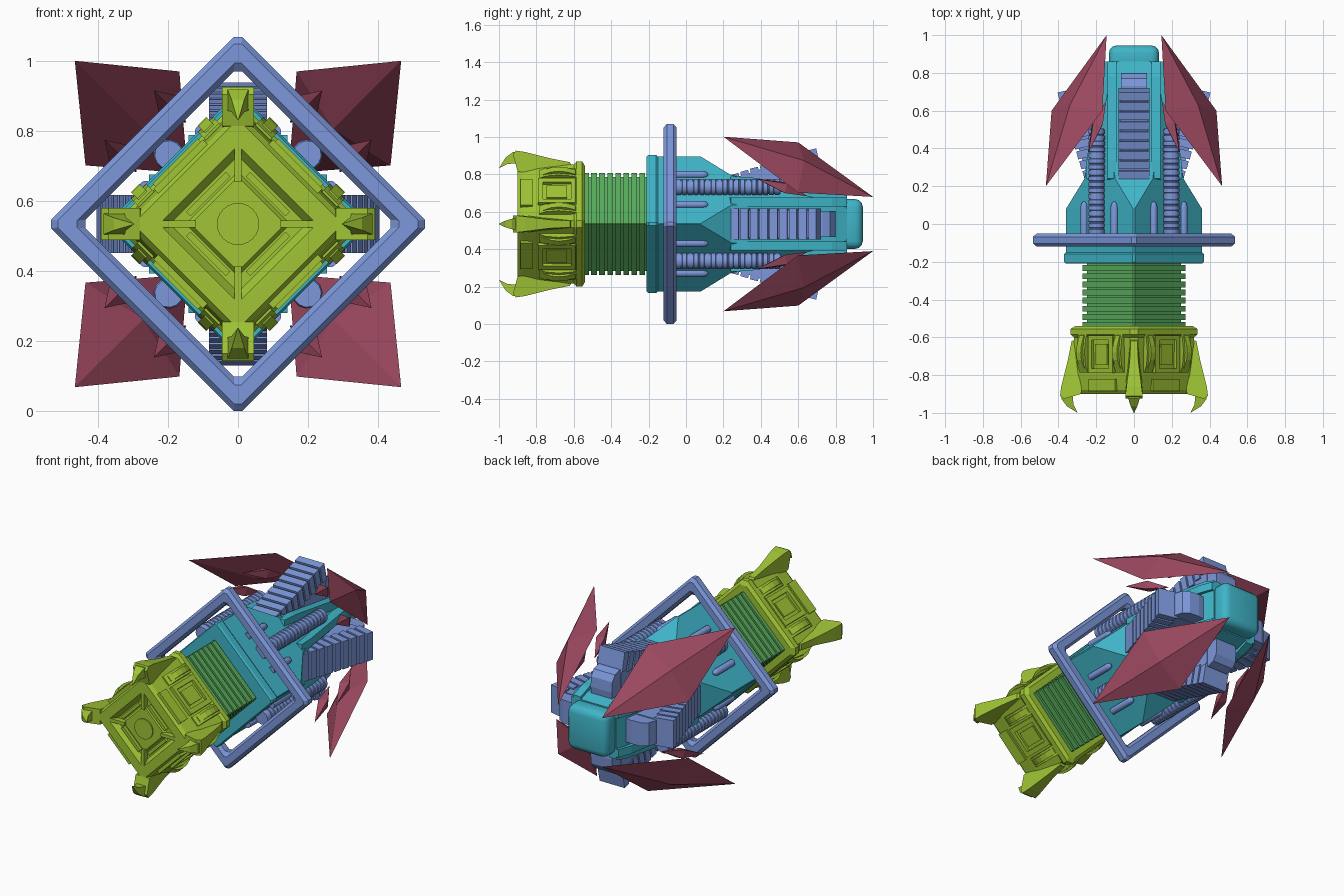
import bpy, bmesh, math
from mathutils import Vector

if "Cube" in bpy.data.objects:
    bpy.data.objects.remove(bpy.data.objects["Cube"])

AXIS_Z = 0.535
CORNERS = [i * math.pi / 2 for i in range(4)]
SIDES = [a + math.pi / 4 for a in CORNERS]


def material(name, rgb):
    m = bpy.data.materials.new(name)
    m.use_nodes = True
    m.diffuse_color = (*rgb, 1)
    m.node_tree.nodes["Principled BSDF"].inputs["Base Color"].default_value = (*rgb, 1)
    return m


LIME = material("lime", (0.35, 0.56, 0.035))
GREEN = material("green", (0.10, 0.42, 0.11))
TEAL = material("teal", (0.05, 0.46, 0.58))
BLUE = material("blue", (0.20, 0.31, 0.70))
MAROON = material("maroon", (0.33, 0.065, 0.115))


def make(name, bm, mat, smooth=False):
    bmesh.ops.recalc_face_normals(bm, faces=bm.faces)
    mesh = bpy.data.meshes.new(name)
    bm.to_mesh(mesh)
    bm.free()
    mesh.materials.append(mat)
    ob = bpy.data.objects.new(name, mesh)
    bpy.context.collection.objects.link(ob)
    if smooth:
        bpy.ops.object.select_all(action="DESELECT")
        ob.select_set(True)
        bpy.context.view_layer.objects.active = ob
        bpy.ops.object.shade_smooth_by_angle(angle=math.radians(40))
    return ob


def place(u, y, r, a):
    """Sideways u, along y and outward r, turned by a about the long axis."""
    return Vector((r * math.cos(a) - u * math.sin(a), y,
                   AXIS_Z + r * math.sin(a) + u * math.cos(a)))


def bridge(bm, loops, closed=False):
    """Skin a list of equal point loops, capping the ends unless closed."""
    rows = [[bm.verts.new(p) for p in loop] for loop in loops]
    n = len(rows[0])
    pairs = list(zip(rows, rows[1:])) + ([(rows[-1], rows[0])] if closed else [])
    for p, q in pairs:
        for i in range(n):
            j = (i + 1) % n
            bm.faces.new((p[i], p[j], q[j], q[i]))
    if not closed:
        bm.faces.new(rows[0])
        bm.faces.new(rows[-1])


def diamond(y, r, c):
    """Diamond loop whose corners are cut flat at distance r with half width c."""
    return [place(s * c, y, r, a) for a in CORNERS for s in (-1, 1)]


def loft(name, sections, mat, closed=False):
    bm = bmesh.new()
    bridge(bm, [diamond(*s) for s in sections], closed)
    return make(name, bm, mat)


def prisms(name, profile, mat, angles, offsets=(0,), width=0.05):
    """Extrude a (y, r[, half width]) profile sideways at each angle."""
    bm = bmesh.new()
    for a in angles:
        for o in offsets:
            bridge(bm, [[place(o + s * (p[2] if len(p) > 2 else width), p[0], p[1], a)
                         for p in profile] for s in (-1, 1)])
    return make(name, bm, mat)


def block(name, y0, y1, r0, r1, mat, angles, offsets=(0,), width=0.05):
    return prisms(name, [(y0, r0), (y0, r1), (y1, r1), (y1, r0)], mat, angles, offsets, width)


def tubes(name, profile, r, offsets, mat, sides=14):
    """Turn a (y, radius) profile into round rods lying on the four flat sides."""
    bm = bmesh.new()
    for a in SIDES:
        for o in offsets:
            bridge(bm, [[place(o + rad * math.sin(k * math.tau / sides), y,
                               r + rad * math.cos(k * math.tau / sides), a)
                         for k in range(sides)] for y, rad in profile])
    return make(name, bm, mat, True)


# Head with a recessed front
loft("head", [(-0.885, 0.13, 0.005), (-0.87, 0.145, 0.005), (-0.87, 0.19, 0.005),
              (-0.9, 0.215, 0.01), (-0.9, 0.28, 0.02), (-0.88, 0.3, 0.02),
              (-0.8, 0.312, 0.02), (-0.6, 0.318, 0.02), (-0.585, 0.335, 0.02),
              (-0.555, 0.335, 0.02), (-0.54, 0.31, 0.02)], LIME)
block("front_corner_ridge", -0.9, -0.86, 0.12, 0.22, LIME, CORNERS, width=0.01)
block("front_bar", -0.89, -0.86, 0.112, 0.13, LIME, SIDES, width=0.08)
bm = bmesh.new()
bridge(bm, [[place(0, y, 0.06, k * math.tau / 24) for k in range(24)] for y in (-0.892, -0.86)])
make("front_disc", bm, LIME)

# Head side panels and curved ribs
prisms("head_rib", [(-0.785, 0.2), (-0.785, 0.242), (-0.75, 0.258), (-0.68, 0.266),
                    (-0.61, 0.258), (-0.57, 0.246), (-0.57, 0.2)],
       LIME, SIDES, (-0.135, 0.135), 0.03)
prisms("head_rib_core", [(-0.775, 0.2), (-0.765, 0.255), (-0.72, 0.276), (-0.68, 0.281),
                         (-0.64, 0.276), (-0.59, 0.258), (-0.58, 0.2)],
       LIME, SIDES, (-0.135, 0.135), 0.017)
block("panel_side", -0.79, -0.59, 0.2, 0.254, LIME, SIDES, (-0.078, 0.078), 0.014)
block("panel_front", -0.79, -0.765, 0.2, 0.254, LIME, SIDES, width=0.08)
block("panel_back", -0.615, -0.59, 0.2, 0.254, LIME, SIDES, width=0.08)
block("panel_plate", -0.745, -0.635, 0.2, 0.246, LIME, SIDES, width=0.045)
block("head_lip", -0.885, -0.82, 0.18, 0.242, LIME, SIDES, width=0.1)

# Claws on the head corners
prisms("claw_base", [(-0.6, 0.28, 0.018), (-0.62, 0.33, 0.018), (-0.72, 0.35, 0.022),
                     (-0.86, 0.385, 0.04), (-0.91, 0.392, 0.046), (-0.925, 0.37, 0.046),
                     (-0.9, 0.28, 0.046), (-0.8, 0.27, 0.04)], LIME, CORNERS)
prisms("claw_tip", [(-0.88, 0.385, 0.03), (-0.925, 0.385, 0.03), (-0.965, 0.355, 0.018),
                    (-1.0, 0.298, 0.001), (-0.955, 0.32, 0.018), (-0.91, 0.325, 0.03)],
       LIME, CORNERS)

# Folded neck
folds = []
for i in range(8):
    y = -0.55 + i * 0.043
    folds += [(y, 0.273, 0.004), (y + 0.031, 0.273, 0.004),
              (y + 0.031, 0.25, 0.004), (y + 0.043, 0.25, 0.004)]
loft("neck", folds, GREEN)

# Body, collar and tail
loft("collar", [(-0.21, 0.362, 0.008), (-0.2, 0.37, 0.008), (-0.16, 0.37, 0.008),
                (-0.15, 0.36, 0.008)], TEAL)
loft("body", [(-0.16, 0.36, 0.004), (0.08, 0.36, 0.004), (0.24, 0.262, 0.1),
              (0.34, 0.24, 0.11), (0.8, 0.16, 0.1), (0.86, 0.14, 0.09)], TEAL)
prisms("body_rail", [(0.22, 0.15), (0.24, 0.255), (0.34, 0.25), (0.78, 0.185),
                     (0.86, 0.155), (0.86, 0.08)], TEAL, CORNERS, (-0.117, 0.117), 0.024)
bm = bmesh.new()
bmesh.ops.create_cube(bm, size=1)
for v in bm.verts:
    v.co = Vector((v.co.x * 0.265, 0.875 + v.co.y * 0.14, AXIS_Z + v.co.z * 0.265))
bmesh.ops.bevel(bm, geom=bm.edges[:], offset=0.04, segments=3, profile=0.5, affect="EDGES")
make("tail_cap", bm, TEAL, True)

# Diamond ring around the body
loft("ring", [(-0.12, 0.515, 0.01), (-0.102, 0.535, 0.012), (-0.068, 0.535, 0.012),
              (-0.05, 0.515, 0.01), (-0.05, 0.46, 0.01), (-0.068, 0.436, 0.012),
              (-0.102, 0.436, 0.012), (-0.12, 0.46, 0.01)], BLUE, True)

# Ribbed hoses and small rods on the flat sides
hose = [(-0.06, 0.04)]
for i in range(18):
    y = -0.05 + i * 0.031
    hose += [(y, 0.044), (y + 0.022, 0.044), (y + 0.024, 0.039), (y + 0.029, 0.039)]
tubes("hose", hose, 0.28, (0,), BLUE)
tubes("side_rod", [(-0.06, 0.02), (0.09, 0.02), (0.108, 0.015), (0.118, 0.005)],
      0.26, (-0.113, 0.113), BLUE, 10)

# Stepped vents on the corners
prisms("vent_core", [(0.24, 0.16), (0.25, 0.245), (0.69, 0.385), (0.72, 0.28), (0.72, 0.12)],
       BLUE, CORNERS, width=0.075)
for i in range(9):
    y = 0.238 + i * 0.052
    top = 0.262 + i * 0.0165
    prisms("vent_slat", [(y, top), (y + 0.042, top + 0.011), (y + 0.067, top - 0.1),
                         (y + 0.025, top - 0.1)], BLUE, CORNERS, width=0.083)
prisms("vent_foot", [(0.66, 0.12), (0.66, 0.3), (0.73, 0.308), (0.77, 0.295), (0.795, 0.26),
                     (0.8, 0.2), (0.79, 0.12)], BLUE, CORNERS, width=0.07)


def blades(name, front, back, left_right, outer, inner, offsets=(0,)):
    """Faceted shards: (y, r) of tips and ridges, (y, r, half width) of the edges."""
    bm = bmesh.new()
    ye, re, w = left_right
    for a in SIDES:
        for o in offsets:
            tips = [place(o, *front, a), place(o + w, ye, re, a),
                    place(o, *back, a), place(o - w, ye, re, a)]
            rim = [bm.verts.new(p) for p in tips]
            for peak in (outer, inner):
                top = bm.verts.new(place(o, *peak, a))
                for i in range(4):
                    bm.faces.new((rim[i], rim[(i + 1) % 4], top))
    return make(name, bm, MAROON)


# Large tail blades with small shards beneath
blades("blade", (0.2, 0.66), (1.0, 0.205), (0.6, 0.427, 0.19), (0.63, 0.48), (0.56, 0.385))
blades("small_shard", (0.38, 0.44), (0.65, 0.31), (0.53, 0.375, 0.042), (0.54, 0.405),
       (0.51, 0.345), (-0.1, 0.1))
